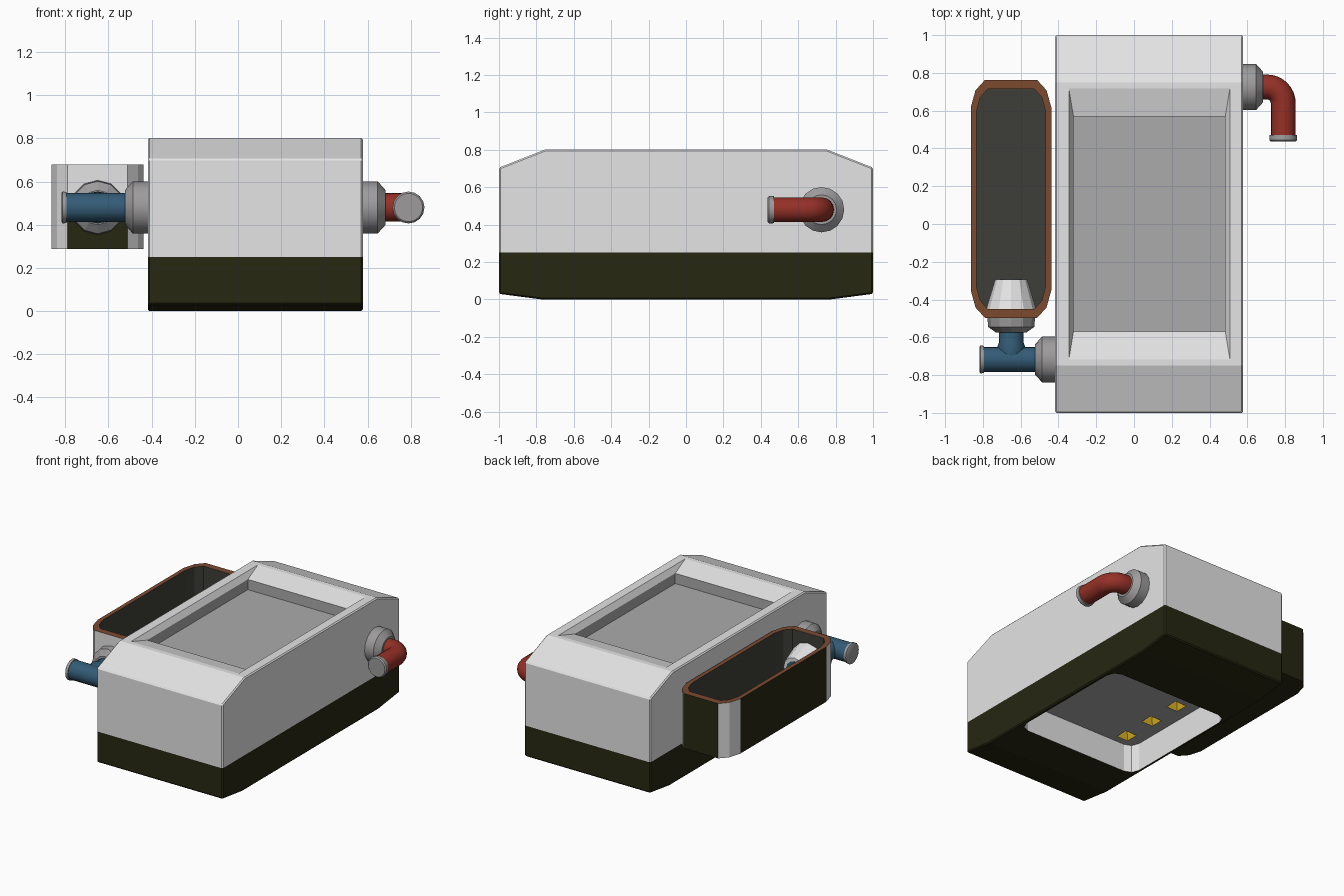
import bpy, bmesh, math
from mathutils import Vector

if "Cube" in bpy.data.objects:
    bpy.data.objects.remove(bpy.data.objects["Cube"])


def mat(name, r, g, b):
    m = bpy.data.materials.new(name)
    m.diffuse_color = (r, g, b, 1)
    m.use_nodes = True
    m.node_tree.nodes["Principled BSDF"].inputs["Base Color"].default_value = m.diffuse_color
    return m


WHITE = mat("shell_white", 0.78, 0.78, 0.78)
OLIVE = mat("dark_olive", 0.02, 0.02, 0.006)
GREY = mat("panel_grey", 0.41, 0.41, 0.41)
GOLD = mat("contact_gold", 0.8, 0.5, 0.02)
FIT = mat("fitting_grey", 0.34, 0.33, 0.335)
RED = mat("pipe_red", 0.3, 0.03, 0.02)
BLUE = mat("pipe_blue", 0.033, 0.105, 0.18)
BROWN = mat("rim_brown", 0.2, 0.07, 0.03)
INNER = mat("tank_inside", 0.048, 0.048, 0.04)
BODY_MATS = [WHITE, OLIVE, GREY, GOLD]


def loft(name, rings, mats, rule=None, smooth=False):
    """Skin a list of equal-length rings, cap both ends; rule(segment, face) -> material index."""
    bm = bmesh.new()
    vs = [[bm.verts.new(p) for p in r] for r in rings]
    tag = []
    n = len(rings[0])
    for s in range(len(rings) - 1):
        for i in range(n):
            j = (i + 1) % n
            tag.append((s, bm.faces.new((vs[s][i], vs[s][j], vs[s + 1][j], vs[s + 1][i]))))
    tag.append(("start", bm.faces.new(vs[0][::-1])))
    tag.append(("end", bm.faces.new(vs[-1])))
    bmesh.ops.recalc_face_normals(bm, faces=bm.faces[:])
    for s, f in tag:
        f.normal_update()
        if rule:
            f.material_index = rule(s, f)
    me = bpy.data.meshes.new(name)
    bm.to_mesh(me)
    bm.free()
    for m in mats:
        me.materials.append(m)
    ob = bpy.data.objects.new(name, me)
    bpy.context.collection.objects.link(ob)
    if smooth:
        bpy.ops.object.select_all(action='DESELECT')
        ob.select_set(True)
        bpy.context.view_layer.objects.active = ob
        bpy.ops.object.shade_smooth_by_angle(angle=math.radians(35))
    return ob


def rect(x0, x1, y0, y1, z, corner=()):
    """Rectangle ring; corner is a list of (dx, dy) insets for the cut corners."""
    pts = []
    for sx, sy in ((1, 1), (-1, 1), (-1, -1), (1, -1)):
        c = list(corner) or [(0, 0)]
        if sx * sy < 0:
            c = c[::-1]
        for dx, dy in c:
            pts.append(((x1 if sx > 0 else x0) - sx * dx, (y1 if sy > 0 else y0) - sy * dy, z))
    return pts


def circle(c, d, r, sides):
    d = Vector(d).normalized()
    side = d.cross(Vector((0, 0, 1)))
    return [Vector(c) + r * (math.cos(a) * side + math.sin(a) * Vector((0, 0, 1)))
            for a in (2 * math.pi * i / sides for i in range(sides))]


def turned(name, start, d, prof, m, sides=12, smooth=False):
    """Round part along direction d; prof is a list of (distance, radius)."""
    return loft(name, [circle(Vector(start) + t * Vector(d), d, r, sides) for t, r in prof],
                [m], None, smooth)


# ---- main body: side profile extruded along x
half = [(0.77, 0), (1, 0.03), (1, 0.25), (1, 0.705), (0.75, 0.803)]
prof = half + [(-y, z) for y, z in reversed(half)]
body = loft("main_body", [[(x, y, z) for y, z in prof] for x in (-0.418, 0.578)], BODY_MATS)
bm = bmesh.new()
bm.from_mesh(body.data)
bmesh.ops.bevel(bm, geom=[e for e in bm.edges if e.calc_face_angle(0) > 0.7],
                offset=0.008, segments=1, affect='EDGES')
bmesh.ops.bisect_plane(bm, geom=bm.verts[:] + bm.edges[:] + bm.faces[:],
                       plane_co=(0, 0, 0.25), plane_no=(0, 0, 1))
for f in bm.faces:
    f.material_index = 1 if f.calc_center_median().z < 0.25 else 0
bm.to_mesh(body.data)
bm.free()

# ---- cutters: top tray, bottom bay, contact pits
inner = (-0.32, 0.483, -0.568, 0.568)
cutters = [
    loft("top_tray_cutter", [rect(*inner, 0.69), rect(*inner, 0.763),
                             rect(-0.37, 0.533, -0.868, 0.868, 0.843)], BODY_MATS,
         lambda s, f: 0 if s == 1 else 2),
    loft("bottom_bay_cutter", [rect(-0.395, 0.555, -0.49, 0.46, z, [(0, 0.07), (0.02, 0.02), (0.07, 0)])
                               for z in (-0.1, 0.2)], BODY_MATS,
         lambda s, f: 2 if s == "end" else 0)]
for y in (-0.395, -0.145, 0.105, 0.355):
    cutters.append(loft("contact_cutter", [
        rect(-0.27 - h, -0.27 + h, y - h, y + h, z) for h, z in ((0.055, 0.18), (0.015, 0.26))],
        BODY_MATS, lambda s, f: 3))
bpy.context.view_layer.objects.active = body
for c in cutters:
    c.hide_render = True
    mod = body.modifiers.new("cut", 'BOOLEAN')
    mod.operation = 'DIFFERENCE'
    mod.solver = 'EXACT'
    mod.object = c
    bpy.ops.object.modifier_apply(modifier=mod.name)
for c in cutters:
    bpy.data.objects.remove(c)

# ---- open side tank
OUT = [(0, 0.145), (0.025, 0.055), (0.075, 0)]
INN = [(0, 0.12), (0.02, 0.045), (0.06, 0)]
o = (-0.864, -0.438, -0.497, 0.763)
i = (-0.834, -0.468, -0.45, 0.715)


def tank_rule(s, f):
    if s == 2:
        return 2
    if s in (3, "end"):
        return 3
    n = f.normal
    if s == 1 and n.y < -0.98:
        return 0
    return 1 if max(abs(n.x), abs(n.y), abs(n.z)) > 0.98 else 0


loft("side_tank", [rect(*o, 0.288, OUT), rect(*o, 0.43, OUT), rect(*o, 0.68, OUT),
                   rect(*i, 0.68, INN), rect(*i, 0.32, INN)],
     [WHITE, OLIVE, BROWN, INNER], tank_rule)

# ---- tank outlet: funnel inside, collar outside
Z = 0.48
turned("tank_funnel", (-0.65, -0.46, Z), (0, 1, 0), [(0, 0.135), (0.165, 0.085)], WHITE)
turned("funnel_pipe_end", (-0.65, -0.30, Z), (0, 1, 0), [(0, 0.06), (0.01, 0.06)], BLUE)
turned("tank_collar", (-0.65, -0.49, Z), (0, -1, 0), [(0, 0.127), (0.055, 0.122), (0.085, 0.08)], FIT)

# ---- blue tee pipe
turned("blue_branch", (-0.65, -0.56, Z), (0, -1, 0), [(0, 0.065), (0.07, 0.066), (0.095, 0.085), (0.13, 0.085)][:2]
       + [(0.09, 0.074), (0.155, 0.06)], BLUE, 16, True)
turned("blue_pipe", (-0.5, -0.717, Z), (-1, 0, 0), [(0, 0.067), (0.3, 0.067)], BLUE, 16, True)
turned("blue_pipe_cap", (-0.795, -0.717, Z), (-1, 0, 0), [(0, 0.072), (0.018, 0.074), (0.023, 0.066)], FIT, 16, True)

# ---- collars on the body
for name, x, y, d in (("left_collar", -0.412, -0.717, -1), ("right_collar", 0.572, 0.725, 1)):
    turned(name, (x, y, Z), (d, 0, 0), [(0, 0.121), (0.075, 0.121), (0.112, 0.08)], FIT, 16, True)

# ---- red elbow pipe
path = [((0.66, 0.725, Z), (1, 0, 0))]
R = 0.085
for k in range(9):
    a = math.pi / 2 * (1 - k / 8)
    path.append(((0.705 + R * math.cos(a), 0.64 + R * math.sin(a), Z), (math.sin(a), -math.cos(a), 0)))
path.append(((0.79, 0.455, Z), (0, -1, 0)))
loft("red_elbow", [circle(p, d, 0.066, 16) for p, d in path], [RED], None, True)
turned("red_pipe_cap", (0.79, 0.47, Z), (0, -1, 0), [(0, 0.072), (0.025, 0.074), (0.033, 0.066)], FIT, 16, True)
